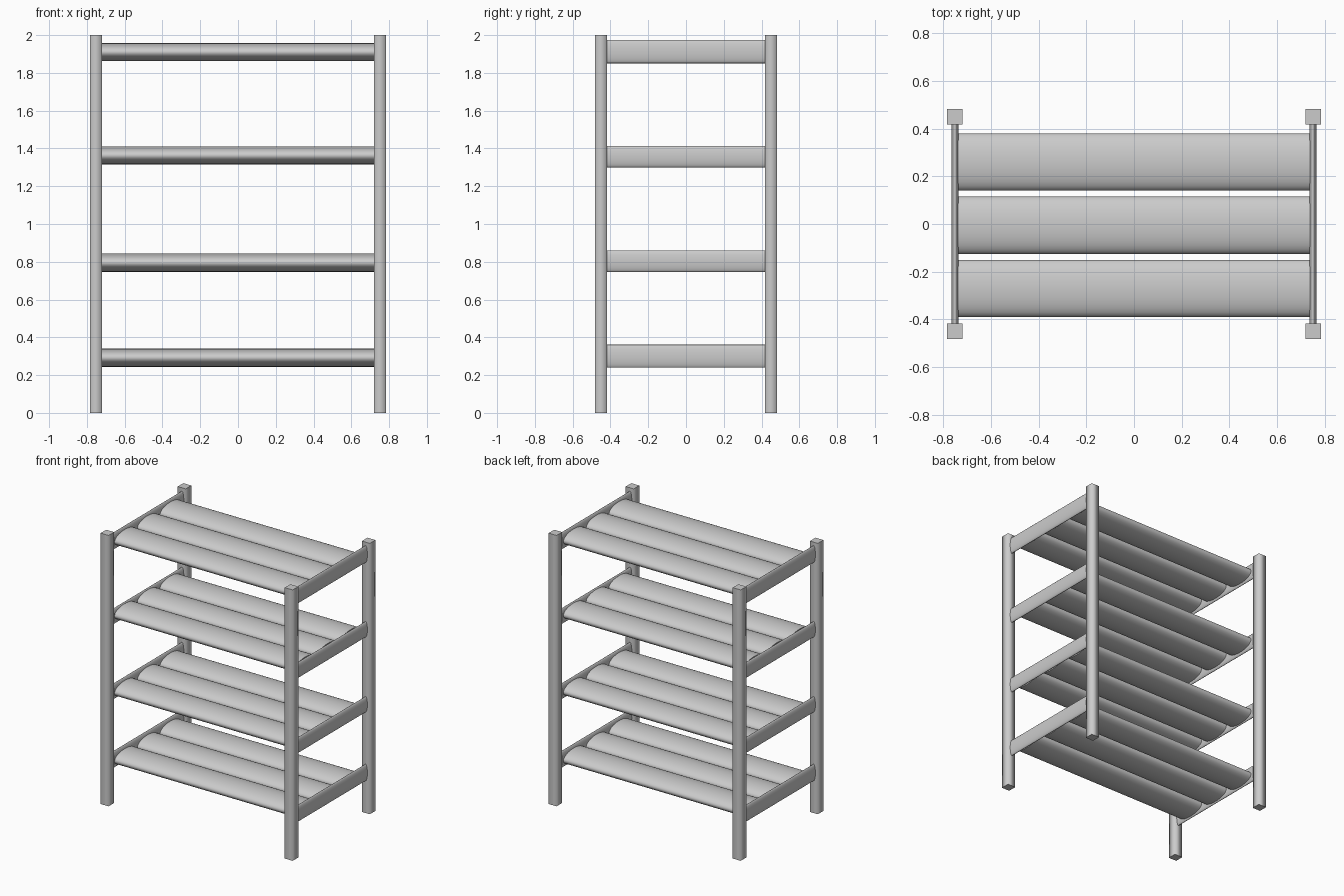
import bpy
import bmesh
import math
from mathutils import Vector

cube = bpy.data.objects.get("Cube")
if cube:
    bpy.data.objects.remove(cube, do_unlink=True)

grey = bpy.data.materials.new("light_grey")
grey.use_nodes = True
colour = (0.6, 0.6, 0.6, 1)
grey.diffuse_color = colour
grey.node_tree.nodes["Principled BSDF"].inputs["Base Color"].default_value = colour


def bar(name, profile, start, direction):
    """Extrude a closed profile; sides shade smoothly, end caps stay crisp."""
    bm = bmesh.new()
    cap = bm.faces.new([bm.verts.new(Vector(p) + Vector(start)) for p in profile])
    out = bmesh.ops.extrude_face_region(bm, geom=[cap], use_keep_orig=True)
    moved = [v for v in out["geom"] if isinstance(v, bmesh.types.BMVert)]
    bmesh.ops.translate(bm, verts=moved, vec=direction)
    bmesh.ops.recalc_face_normals(bm, faces=bm.faces)
    axis = Vector(direction).normalized()
    for face in bm.faces:
        is_cap = abs(face.normal.dot(axis)) > 0.9
        face.smooth = not is_cap
        if is_cap:
            for edge in face.edges:
                edge.smooth = False
    mesh = bpy.data.meshes.new(name)
    bm.to_mesh(mesh)
    bm.free()
    mesh.materials.append(grey)
    obj = bpy.data.objects.new(name, mesh)
    bpy.context.collection.objects.link(obj)
    return obj


def ellipse(a, b, count=32):
    steps = [2 * math.pi * i / count for i in range(count)]
    return [(a * math.cos(t), b * math.sin(t)) for t in steps]


# Square corner posts
h = 0.0325
square = [(-h, -h, 0), (h, -h, 0), (h, h, 0), (-h, h, 0)]
for side, x in (("left", 0.752), ("right", -0.752)):
    for end, y in (("front", -0.45), ("back", 0.45)):
        bar(f"{end}_{side}_post", square, (x, y, 0), (0, 0, 2))

# Shelves: slat height, rail height and rail half height
slat_profile = [(0, y, z) for y, z in ellipse(0.12, 0.048)]
shelves = [(0.292, 0.30, 0.061), (0.795, 0.803, 0.057),
           (1.363, 1.357, 0.057), (1.91, 1.913, 0.062)]
for n, (slat_z, rail_z, rail_h) in enumerate(shelves, 1):
    for k, y in enumerate((-0.27, -0.005, 0.26), 1):
        bar(f"shelf_{n}_slat_{k}", slat_profile, (-0.737, y, slat_z), (1.474, 0, 0))
    # Flattened round side rails between the posts
    rail_profile = [(x, 0, z) for x, z in ellipse(0.015, rail_h)]
    for side, x in (("left", 0.75), ("right", -0.75)):
        bar(f"shelf_{n}_{side}_rail", rail_profile, (x, -0.42, rail_z), (0, 0.84, 0))
